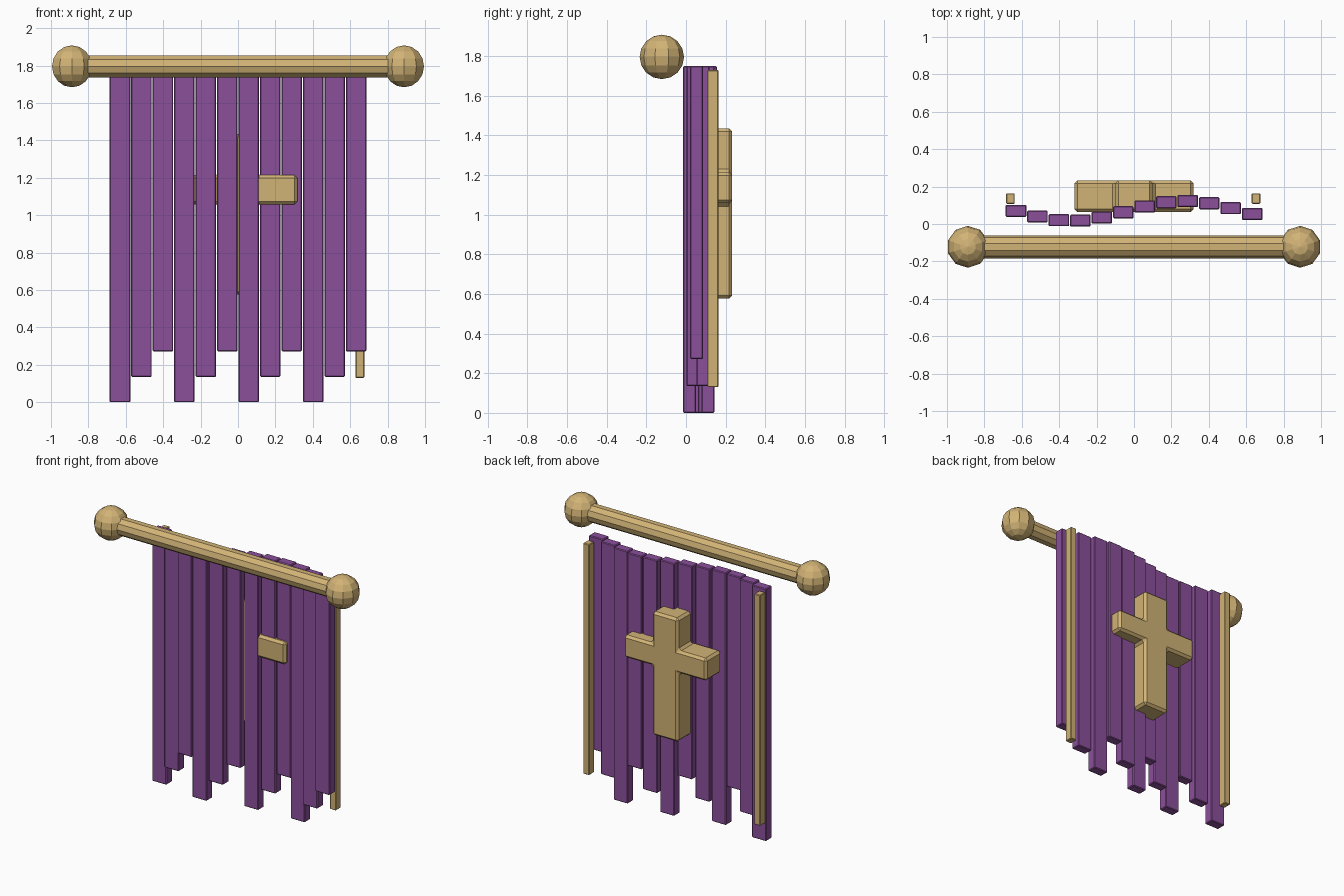
import bpy, bmesh, math
from mathutils import Matrix, Vector

cube = bpy.data.objects.get("Cube")
if cube:
    bpy.data.objects.remove(cube, do_unlink=True)


def material(name, rgb):
    mat = bpy.data.materials.new(name)
    mat.use_nodes = True
    mat.diffuse_color = (*rgb, 1)
    mat.node_tree.nodes["Principled BSDF"].inputs["Base Color"].default_value = (*rgb, 1)
    return mat


GOLD = material("pale gold", (0.64, 0.45, 0.18))
PURPLE = material("purple cloth", (0.26, 0.08, 0.33))


def finish(bm, name, mat, bevel=0):
    bmesh.ops.recalc_face_normals(bm, faces=bm.faces)
    mesh = bpy.data.meshes.new(name)
    bm.to_mesh(mesh)
    bm.free()
    mesh.materials.append(mat)
    obj = bpy.data.objects.new(name, mesh)
    bpy.context.collection.objects.link(obj)
    if bevel:
        mod = obj.modifiers.new("bevel", "BEVEL")
        mod.width = bevel
        mod.segments = 1
    return obj


def box(name, low, high, mat, bevel):
    low, high = Vector(low), Vector(high)
    bm = bmesh.new()
    bmesh.ops.create_cube(bm, size=1, matrix=Matrix.Translation((low + high) / 2)
                          @ Matrix.Diagonal((*(high - low), 1)))
    return finish(bm, name, mat, bevel)


# Hanging cloth: strips along a wave, with three repeating lengths
for i in range(12):
    x = -0.631 + 0.1148 * i
    y = 0.07 - 0.053 * math.sin(0.6 * i)
    box(f"cloth_strip_{i + 1}", (x - 0.055, y - 0.0325, 0.136 * (i % 3)),
        (x + 0.055, y + 0.0325, 1.75), PURPLE, 0.005)

# Edge trims behind the cloth
for side, x in (("right", -0.661), ("left", 0.652)):
    box(f"{side}_trim", (x - 0.023, 0.108, 0.13), (x + 0.023, 0.164, 1.73), GOLD, 0.004)

# Cross: one outline, extruded through its depth
half = [(0.1, 0.577), (0.1, 1.058), (0.318, 1.058), (0.318, 1.214), (0.1, 1.214), (0.1, 1.435)]
outline = half + [(-x, z) for x, z in reversed(half)]
bm = bmesh.new()
face = bm.faces.new([bm.verts.new((x, 0.063, z)) for x, z in outline])
geom = bmesh.ops.extrude_face_region(bm, geom=[face])["geom"]
bmesh.ops.translate(bm, vec=(0, 0.17, 0),
                    verts=[v for v in geom if isinstance(v, bmesh.types.BMVert)])
finish(bm, "cross", GOLD, 0.016)

# Hanging rod
bm = bmesh.new()
bmesh.ops.create_cone(bm, cap_ends=True, segments=10, radius1=0.0615, radius2=0.0615, depth=1.76,
                      matrix=Matrix.Translation((0, -0.122, 1.796))
                      @ Matrix.Rotation(math.pi / 2, 4, "Y"))
finish(bm, "rod", GOLD)

# Rod end knobs
for side, x in (("right", -0.888), ("left", 0.888)):
    bm = bmesh.new()
    bmesh.ops.create_uvsphere(bm, u_segments=10, v_segments=8, radius=0.112,
                              matrix=Matrix.Translation((x, -0.122, 1.796)))
    finish(bm, f"{side}_knob", GOLD)
